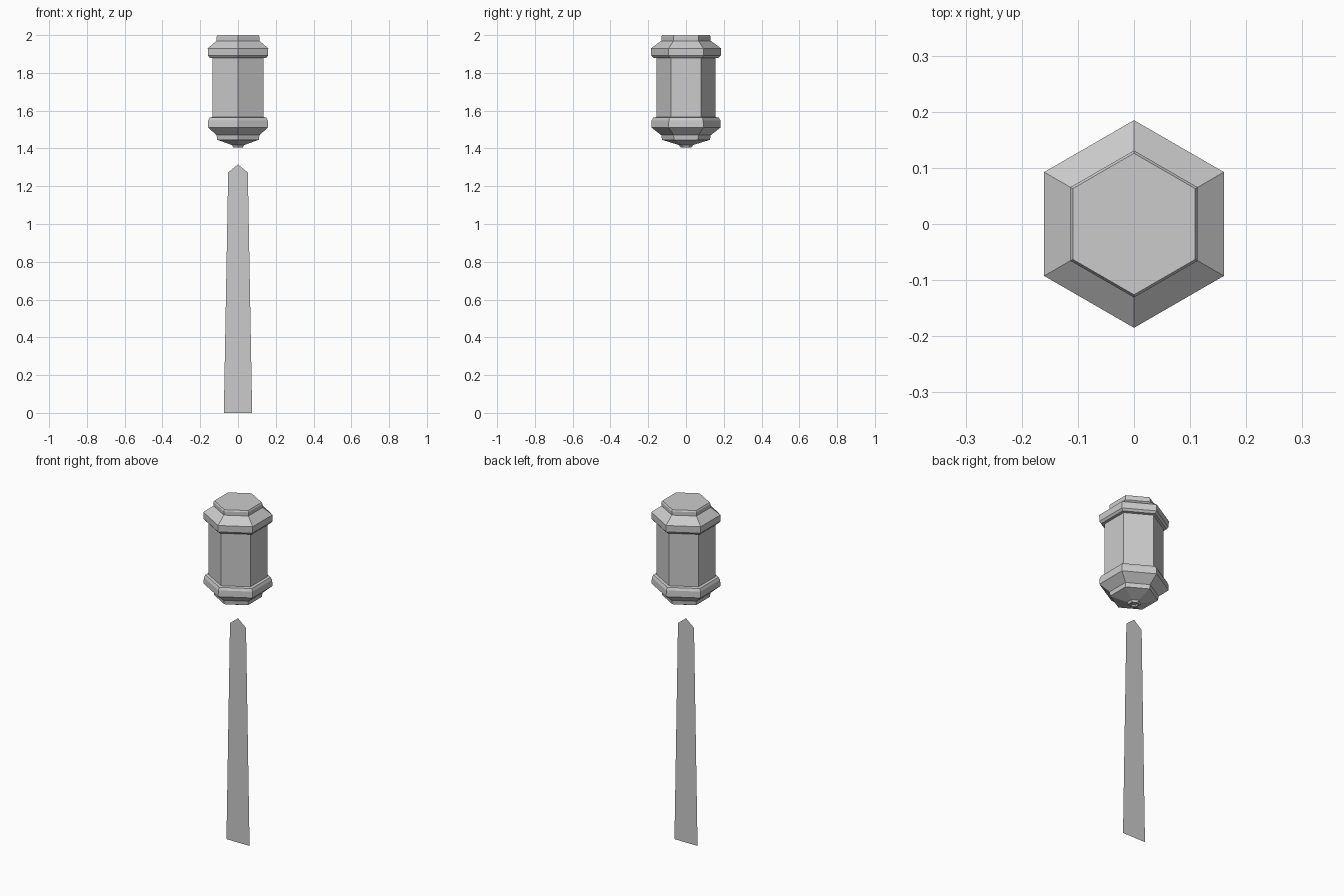
import bpy, bmesh, math

cube = bpy.data.objects.get("Cube")
if cube:
    bpy.data.objects.remove(cube, do_unlink=True)

# Single plain grey
grey = bpy.data.materials.new("plain grey")
grey.use_nodes = True
colour = (0.6, 0.6, 0.6, 1)
grey.diffuse_color = colour
grey.node_tree.nodes["Principled BSDF"].inputs["Base Color"].default_value = colour


def add_object(name, bm):
    mesh = bpy.data.meshes.new(name)
    bm.to_mesh(mesh)
    bm.free()
    mesh.materials.append(grey)
    obj = bpy.data.objects.new(name, mesh)
    bpy.context.collection.objects.link(obj)
    return obj


def hex_lathe(name, profile):
    """Stack hexagonal rings of (corner radius, height), corners on +y and -y."""
    bm = bmesh.new()
    rings = []
    for r, z in profile:
        angles = [math.radians(90 + 60 * i) for i in range(6)]
        rings.append([bm.verts.new((r * math.cos(a), r * math.sin(a), z)) for a in angles])
    for low, high in zip(rings, rings[1:]):
        for i in range(6):
            j = (i + 1) % 6
            bm.faces.new((low[i], low[j], high[j], high[i]))
    bm.faces.new(rings[0][::-1])
    bm.faces.new(rings[-1])
    bmesh.ops.recalc_face_normals(bm, faces=bm.faces)
    return add_object(name, bm)


# Hexagonal handle: recessed emitter, lower collar, grip, upper collar, cap
hex_lathe("handle", [
    (0.020, 1.415), (0.022, 1.406), (0.030, 1.406), (0.037, 1.418),
    (0.127, 1.446), (0.131, 1.470),
    (0.184, 1.512), (0.182, 1.548), (0.174, 1.563), (0.157, 1.566),
    (0.157, 1.878), (0.173, 1.880), (0.184, 1.892), (0.185, 1.930),
    (0.131, 1.970), (0.131, 1.992), (0.126, 2.000),
])

# Flat blade sheet, tapering upwards to a blunt point
bm = bmesh.new()
outline = [(-0.075, 0), (0.075, 0), (0.052, 1.273), (0, 1.315), (-0.052, 1.273)]
bm.faces.new([bm.verts.new((x, 0, z)) for x, z in outline])
add_object("blade", bm)
